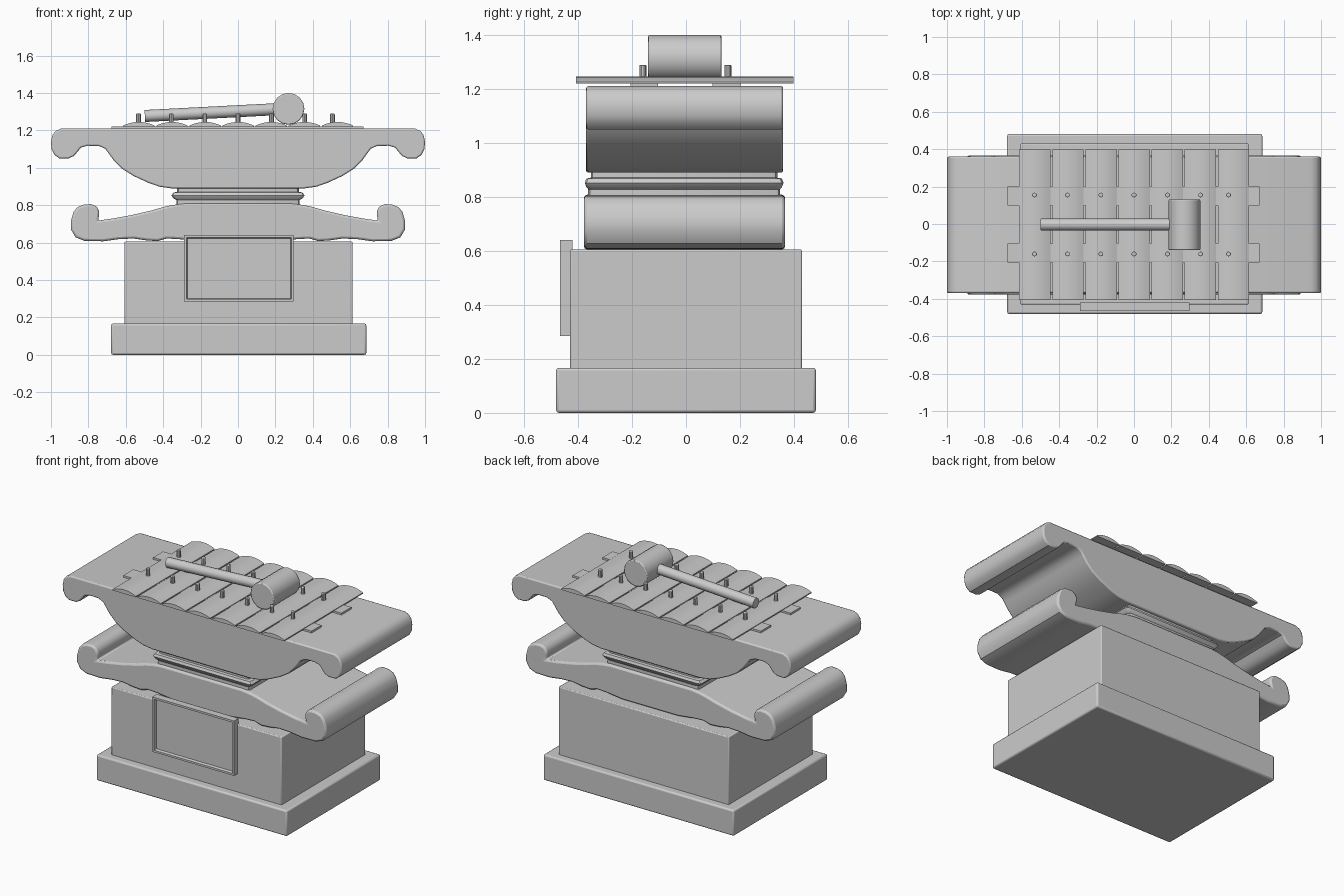
import bpy, bmesh, math
from mathutils import Vector

if "Cube" in bpy.data.objects:
    bpy.data.objects.remove(bpy.data.objects["Cube"])


def finish(name, bm, bevel=0.0, segments=2, angle=35):
    bmesh.ops.recalc_face_normals(bm, faces=bm.faces)
    me = bpy.data.meshes.new(name)
    bm.to_mesh(me)
    bm.free()
    ob = bpy.data.objects.new(name, me)
    bpy.context.collection.objects.link(ob)
    if bevel:
        m = ob.modifiers.new("soft_edges", 'BEVEL')
        m.width, m.segments = bevel, segments
        m.limit_method, m.angle_limit = 'ANGLE', math.radians(50)
    for o in bpy.context.selected_objects:
        o.select_set(False)
    ob.select_set(True)
    bpy.context.view_layer.objects.active = ob
    bpy.ops.object.shade_smooth_by_angle(angle=math.radians(angle))
    return ob


def box_bm(x0, x1, y0, y1, z0, z1):
    bm = bmesh.new()
    bmesh.ops.create_cube(bm, size=1)
    for v in bm.verts:
        v.co = ((x0 + x1) / 2 + v.co.x * (x1 - x0),
                (y0 + y1) / 2 + v.co.y * (y1 - y0),
                (z0 + z1) / 2 + v.co.z * (z1 - z0))
    return bm


def extrude_profile(name, pts, y0, y1, bevel=0.0):
    """Extrude a closed x,z outline along y."""
    bm = bmesh.new()
    face = bm.faces.new([bm.verts.new((x, y0, z)) for x, z in pts])
    ext = bmesh.ops.extrude_face_region(bm, geom=[face])
    for v in ext['geom']:
        if isinstance(v, bmesh.types.BMVert):
            v.co.y = y1
    return finish(name, bm, bevel)


def mirrored(half):
    """Complete a left half outline with its mirror image."""
    return half + [(-x, z) for x, z in reversed(half)]


def rod(name, a, b, radius, sides, bevel=0.0):
    a, b = Vector(a), Vector(b)
    bm = bmesh.new()
    bmesh.ops.create_cone(bm, cap_ends=True, segments=sides, radius1=radius,
                          radius2=radius, depth=(b - a).length)
    rot = (b - a).to_track_quat('Z', 'Y')
    for v in bm.verts:
        v.co = rot @ v.co + (a + b) / 2
    return finish(name, bm, bevel)


# Stone plinth and pedestal
finish("plinth", box_bm(-0.678, 0.686, -0.481, 0.481, 0, 0.167), 0.01)
finish("pedestal", box_bm(-0.607, 0.613, -0.43, 0.43, 0.15, 0.605), 0.006)

# Framed plaque with a sunken panel
bm = box_bm(-0.288, 0.298, -0.466, -0.42, 0.285, 0.64)
bm.faces.ensure_lookup_table()
front = min(bm.faces, key=lambda f: f.calc_center_median().y)
bmesh.ops.inset_region(bm, faces=[front], thickness=0.018)
bmesh.ops.inset_region(bm, faces=[front], thickness=0.006)
for v in front.verts:
    v.co.y += 0.018
finish("front_plaque", bm)

# Lower scrolled tray with upturned ends
lower = [(-0.20, 0.605), (-0.31, 0.618), (-0.38, 0.622), (-0.43, 0.608), (-0.49, 0.612),
         (-0.56, 0.622), (-0.64, 0.618), (-0.72, 0.607), (-0.82, 0.609), (-0.868, 0.628),
         (-0.893, 0.67), (-0.893, 0.715), (-0.88, 0.763), (-0.858, 0.79), (-0.825, 0.803),
         (-0.785, 0.806), (-0.757, 0.794), (-0.742, 0.77), (-0.742, 0.745), (-0.75, 0.717),
         (-0.67, 0.729), (-0.57, 0.747), (-0.47, 0.77), (-0.40, 0.79), (-0.35, 0.801),
         (-0.29, 0.808)]
extrude_profile("lower_scroll_tray",
                lower + [(-x, z) for x, z in reversed(lower)], -0.378, 0.367, 0.012)

# Moulded neck, lofted from rectangular rings
levels = [(0.33, 0.355, 0.80), (0.33, 0.355, 0.828), (0.345, 0.362, 0.836),
          (0.356, 0.368, 0.852), (0.345, 0.362, 0.868), (0.325, 0.345, 0.871),
          (0.325, 0.345, 0.895)]
bm = bmesh.new()
rings = []
for hx, hy, z in levels:
    c, ring = 0.02, []
    for sx, sy in ((1, 1), (-1, 1), (-1, -1), (1, -1)):
        corner = [(hx, hy - c), (hx - c * 0.3, hy - c * 0.3), (hx - c, hy)]
        if sx * sy < 0:
            corner.reverse()
        ring += [bm.verts.new((sx * x, sy * y - 0.007, z)) for x, y in corner]
    rings.append(ring)
for lo, hi in zip(rings, rings[1:]):
    for i in range(len(lo)):
        j = (i + 1) % len(lo)
        bm.faces.new((lo[i], lo[j], hi[j], hi[i]))
bm.faces.new(rings[0])
bm.faces.new(rings[-1])
finish("neck_moulding", bm)

# Upper resonator body with downturned scrolls
upper = [(-0.355, 0.89), (-0.42, 0.899), (-0.48, 0.92), (-0.56, 0.957), (-0.62, 0.995),
         (-0.665, 1.04), (-0.69, 1.075), (-0.71, 1.102), (-0.745, 1.117), (-0.805, 1.118),
         (-0.84, 1.108), (-0.86, 1.083), (-0.878, 1.063), (-0.905, 1.05), (-0.955, 1.05),
         (-0.982, 1.07), (-0.997, 1.10), (-1.0, 1.14), (-0.992, 1.175), (-0.975, 1.197),
         (-0.945, 1.21)]
extrude_profile("resonator_body", mirrored(upper), -0.37, 0.36, 0.008)

# Rails under the keys
for side, y in (("front", -0.155), ("back", 0.15)):
    finish(side + "_rail", box_bm(-0.677, 0.671, y - 0.051, y + 0.051, 1.20, 1.222))

# Seven arched keys, each held by two pins
pin_x = [-0.532, -0.356, -0.177, 0, 0.179, 0.356, 0.505]
for i in range(7):
    cx = (i - 3) * 0.177 + 0.001
    w = 0.084
    arc = [(cx + w * t / 4, 1.226 + 0.019 * (1 - (t / 4) ** 2)) for t in range(-4, 5)]
    extrude_profile(f"key_{i + 1}", [(cx + w, 1.219), (cx - w, 1.219)] + arc, -0.407, 0.399)
    for side, y in (("front", -0.16), ("back", 0.155)):
        rod(f"{side}_pin_{i + 1}", (pin_x[i], y, 1.21), (pin_x[i], y, 1.289),
            0.013, 10, 0.003)

# Mallet resting on the keys
rod("mallet_handle", (-0.498, -0.003, 1.277), (0.22, -0.003, 1.314), 0.032, 12)
rod("mallet_head", (0.27, -0.14, 1.315), (0.27, 0.131, 1.315), 0.085, 16, 0.006)
